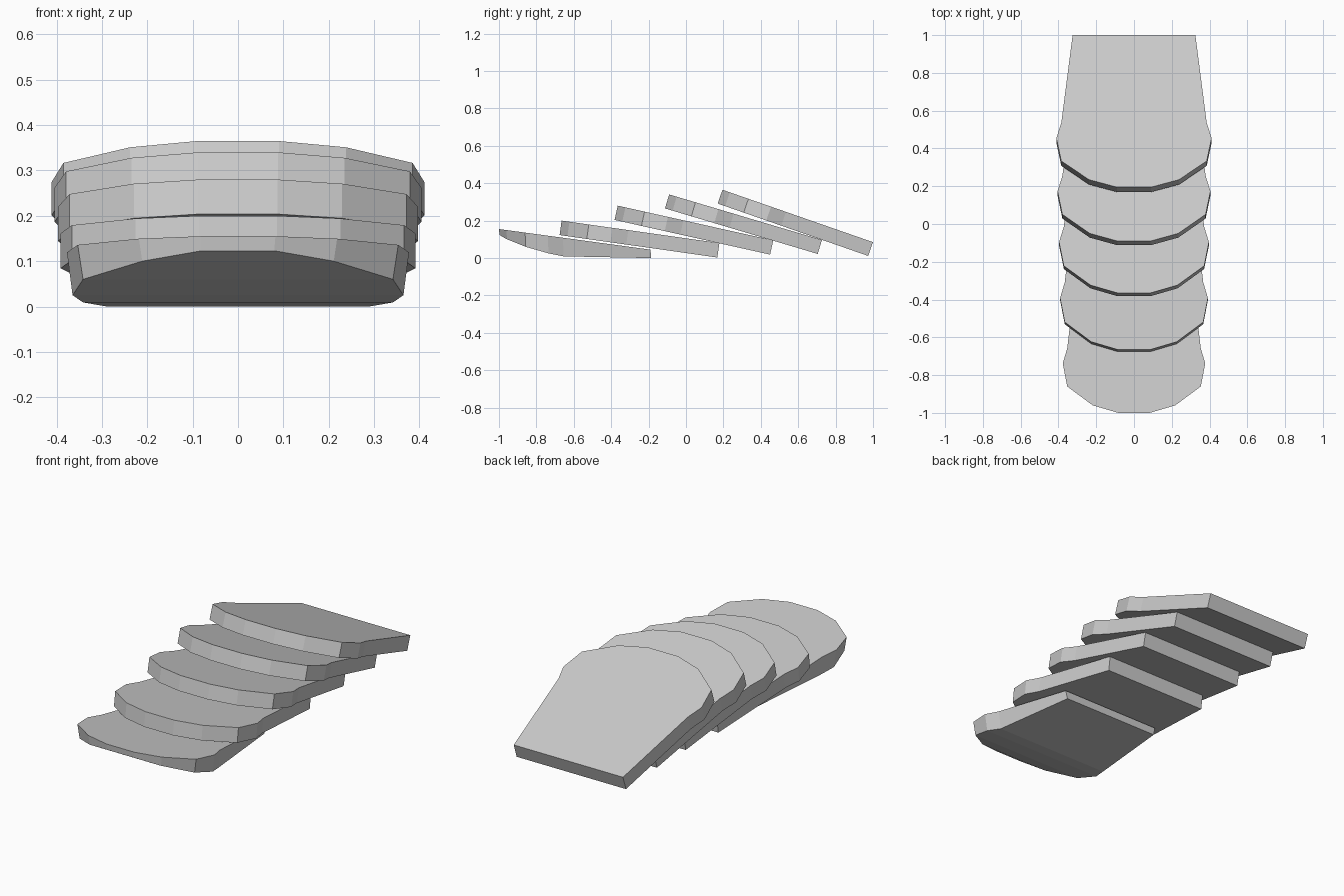
import bpy
import bmesh
import math
from mathutils import Vector

cube = bpy.data.objects.get("Cube")
if cube:
    bpy.data.objects.remove(cube, do_unlink=True)

grey = bpy.data.materials.new("light grey")
grey.use_nodes = True
grey.diffuse_color = (0.6, 0.6, 0.6, 1)
grey.node_tree.nodes["Principled BSDF"].inputs["Base Color"].default_value = (0.6, 0.6, 0.6, 1)

# Half outline of a plate: half width, distance from the rounded front edge
OUTLINE = [(0.09, 0), (0.238, 0.042), (0.385, 0.147), (0.411, 0.275),
           (0.385, 0.36), (0.325, 0.852)]
THICK = 0.078


def build(name, tops, bottoms):
    """Closed plate from matching right-half rows of top and bottom points."""
    bm = bmesh.new()

    def row(points, side):
        return [bm.verts.new((p.x * side, p.y, p.z)) for p in points]

    tl, tr = row(tops, 1), row(tops, -1)
    bl, br = row(bottoms, 1), row(bottoms, -1)
    # Top and bottom strips, then the two edge walls
    for a, b in ((tr, tl), (bl, br), (tl, bl), (br, tr)):
        for i in range(len(tops) - 1):
            bm.faces.new((a[i], b[i], b[i + 1], a[i + 1]))
    for i in (0, -1):
        bm.faces.new((tl[i], tr[i], br[i], bl[i]))
    bmesh.ops.recalc_face_normals(bm, faces=bm.faces)
    mesh = bpy.data.meshes.new(name)
    bm.to_mesh(mesh)
    bm.free()
    mesh.materials.append(grey)
    bpy.context.collection.objects.link(bpy.data.objects.new(name, mesh))


def tilted(front_y, front_z, slope, scale, length=1.0):
    """Outline points laid on a plane falling towards the back."""
    angle = math.atan(slope)
    along = Vector((0, math.cos(angle), -math.sin(angle)))
    points = [Vector((w * scale, front_y, front_z)) + along * d * length
              for w, d in OUTLINE]
    down = Vector((0, -math.sin(angle), -math.cos(angle)))
    return points, down * THICK


# Four stacked plates: front y, front z, slope, width scale
PLATES = {
    "second_plate": (-0.665, 0.20, 0.142, 0.952),
    "third_plate": (-0.365, 0.28, 0.223, 0.965),
    "fourth_plate": (-0.09, 0.34, 0.298, 0.985),
    "top_plate": (0.195, 0.365, 0.348, 1.0),
}
for name, (y, z, slope, scale) in PLATES.items():
    tops, down = tilted(y, z, slope, scale)
    build(name, tops, [p + down for p in tops])

# Lowest plate: its underside curves up to a thin front lip
tops, _ = tilted(-1.0, 0.155, 0.136, 0.918, 0.96)
undersides = [0.123, 0.10, 0.06, 0.025, 0.009, 0.0]
build("bottom_plate", tops,
      [Vector((p.x * 0.967, p.y + 0.003, z)) for p, z in zip(tops, undersides)])
